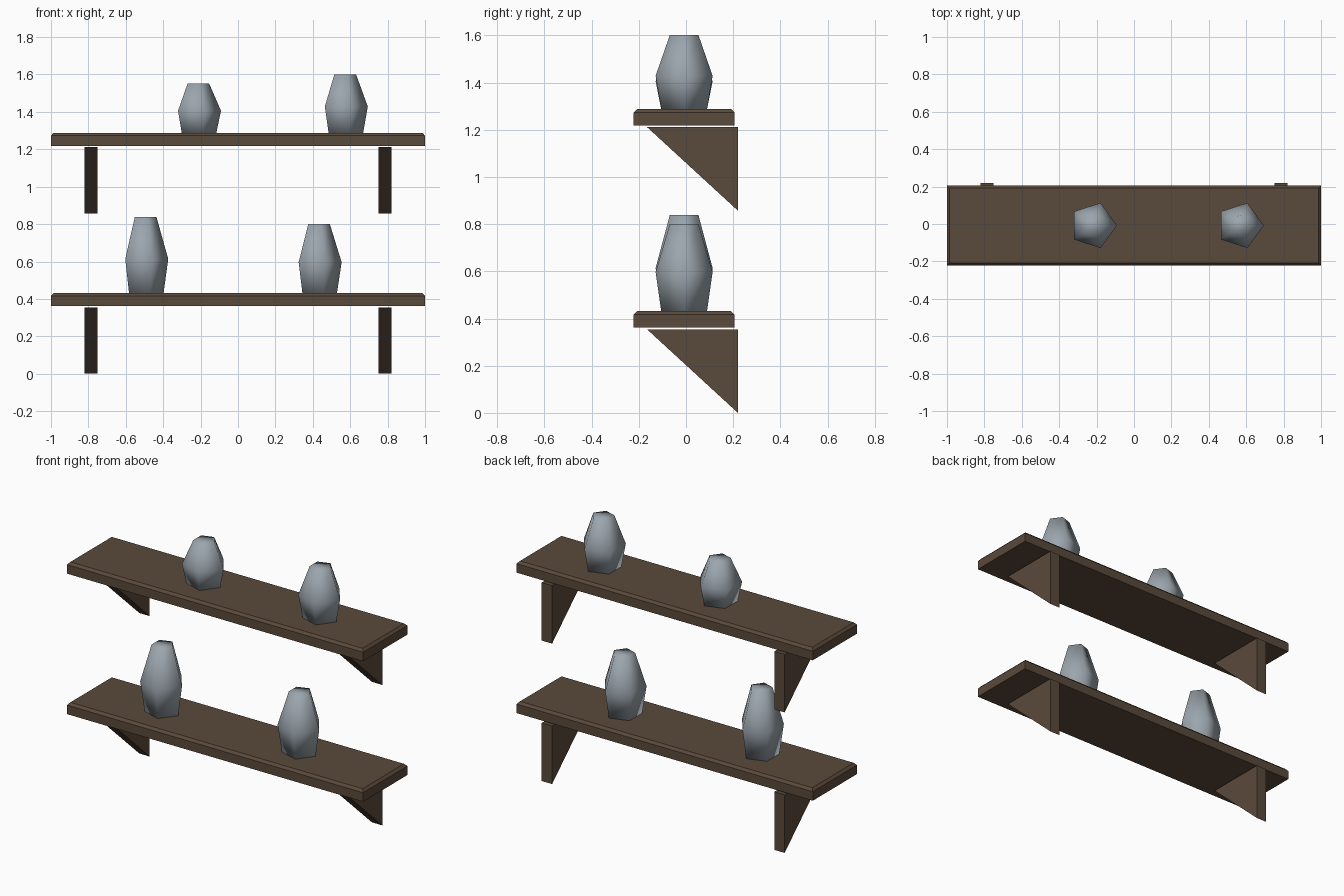
import bpy, bmesh, math

if "Cube" in bpy.data.objects:
    bpy.data.objects.remove(bpy.data.objects["Cube"])


def material(name, rgb):
    m = bpy.data.materials.new(name)
    m.diffuse_color = (*rgb, 1)
    m.use_nodes = True
    m.node_tree.nodes["Principled BSDF"].inputs["Base Color"].default_value = m.diffuse_color
    return m


WOOD = material("dark brown wood", (0.102, 0.067, 0.043))
CERAMIC = material("blue grey ceramic", (0.33, 0.38, 0.42))
MID_Y = -0.008


def loft(name, rings, mat, smooth=False):
    """Skin a stack of equal-length rings and cap both ends."""
    bm = bmesh.new()
    loops = [[bm.verts.new(p) for p in ring] for ring in rings]
    n = len(loops[0])
    for a, b in zip(loops, loops[1:]):
        for i in range(n):
            j = (i + 1) % n
            bm.faces.new((a[i], a[j], b[j], b[i]))
    bm.faces.new(loops[0][::-1])
    bm.faces.new(loops[-1])
    bmesh.ops.recalc_face_normals(bm, faces=bm.faces)
    for f in bm.faces:
        f.smooth = smooth
    me = bpy.data.meshes.new(name)
    bm.to_mesh(me)
    bm.free()
    me.materials.append(mat)
    ob = bpy.data.objects.new(name, me)
    bpy.context.collection.objects.link(ob)
    return ob


def rect(z, inset=0.0):
    hx, hy = 1.0 - inset, 0.2135 - inset
    return [(sx * hx, MID_Y + sy * hy, z)
            for sx, sy in ((-1, -1), (1, -1), (1, 1), (-1, 1))]


def pentagon(x, z, r):
    return [(x + r * math.cos(math.tau * i / 5),
             MID_Y + r * math.sin(math.tau * i / 5), z) for i in range(5)]


def vase(name, x, z, h):
    profile = ((0.102, 0), (0.127, 0.45), (0.064, 1))
    loft(name, [pentagon(x, z + t * h, r) for r, t in profile], CERAMIC, True)


# Two shelves: base height and vases as (x, height)
shelves = {
    "lower": (0.0, ((-0.50, 0.408), (0.427, 0.37))),
    "upper": (0.857, ((-0.218, 0.264), (0.567, 0.314))),
}
for level, (z, vases) in shelves.items():
    # Board with chamfered top edge
    loft(level + "_shelf_board",
         [rect(z + 0.361), rect(z + 0.416), rect(z + 0.431, 0.014)], WOOD)
    # Triangular wall brackets
    tri = ((-0.165, z + 0.354), (0.22, z + 0.354), (0.22, z))
    for side, s in (("left", -1), ("right", 1)):
        loft(f"{level}_{side}_bracket",
             [[(s * x, y, h) for y, h in tri] for x in (0.75, 0.82)], WOOD)
    # Faceted vases
    for i, (x, h) in enumerate(vases):
        vase(f"{level}_vase_{i + 1}", x, z + 0.43, h)
